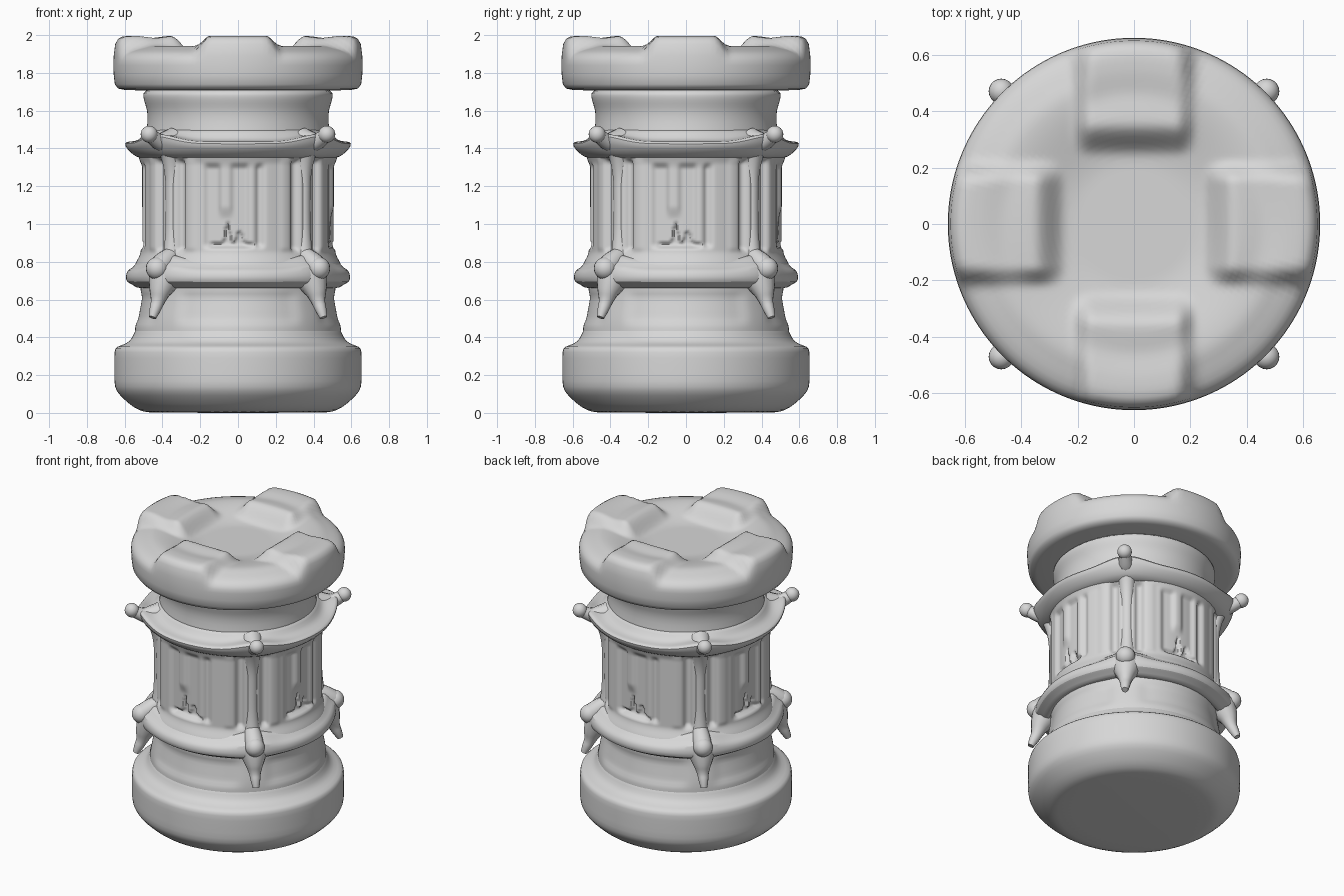
import bpy, bmesh
from math import sin, cos, pi, radians

if "Cube" in bpy.data.objects:
    bpy.data.objects.remove(bpy.data.objects["Cube"], do_unlink=True)

stone = bpy.data.materials.new("grey_stone")
stone.use_nodes = True
GREY = (0.68, 0.68, 0.68, 1)
stone.diffuse_color = GREY
stone.node_tree.nodes["Principled BSDF"].inputs["Base Color"].default_value = GREY


def ramp(v, lo, hi):
    """Smooth step from 0 at lo to 1 at hi."""
    t = min(1, max(0, (v - lo) / (hi - lo)))
    return t * t * (3 - 2 * t)


def band(v, lo, hi, soft):
    return ramp(v, lo - soft, lo + soft) * (1 - ramp(v, hi - soft, hi + soft))


def side_angle(a):
    """Angle in degrees from the nearest of the four faces (-45..45)."""
    return ((a * 180 / pi + 45) % 90) - 45


def corner(a, power):
    """1 at the four diagonals, falling to 0 on the faces."""
    return abs(sin(2 * a)) ** power


def finish(ob, subdiv=0):
    ob.data.materials.clear()
    ob.data.materials.append(stone)
    bpy.ops.object.select_all(action="DESELECT")
    ob.select_set(True)
    bpy.context.view_layer.objects.active = ob
    bpy.ops.object.shade_smooth_by_angle(angle=radians(60))
    if subdiv:
        m = ob.modifiers.new("soften", "SUBSURF")
        m.levels = m.render_levels = subdiv


def lathe(name, profile, segs, shape=None, closed=False, subdiv=0):
    """Revolve a profile; shape(a, r, z) may return a changed (r, z)."""
    bm = bmesh.new()
    rows = []
    for r, z in profile:
        row = []
        for i in range(segs):
            a = 2 * pi * i / segs
            rr, zz = shape(a, r, z) if shape else (r, z)
            row.append(bm.verts.new((rr * cos(a), rr * sin(a), zz)))
        rows.append(row)
    pairs = list(zip(rows, rows[1:])) + ([(rows[-1], rows[0])] if closed else [])
    for low, high in pairs:
        for i in range(segs):
            j = (i + 1) % segs
            bm.faces.new((low[i], low[j], high[j], high[i]))
    if not closed:
        bm.faces.new(rows[0][::-1])
        bm.faces.new(rows[-1])
    bmesh.ops.recalc_face_normals(bm, faces=bm.faces)
    me = bpy.data.meshes.new(name)
    bm.to_mesh(me)
    bm.free()
    ob = bpy.data.objects.new(name, me)
    bpy.context.collection.objects.link(ob)
    finish(ob, subdiv)


def horn(name, path, angle):
    """Tapered tube in a radial plane; path holds (r, z, thickness)."""
    cu = bpy.data.curves.new(name, "CURVE")
    cu.dimensions = "3D"
    cu.bevel_depth = 1
    cu.bevel_resolution = 4
    cu.use_fill_caps = True
    sp = cu.splines.new("NURBS")
    sp.points.add(len(path) - 1)
    for p, (r, z, thick) in zip(sp.points, path):
        p.co = (r * cos(angle), r * sin(angle), z, 1)
        p.radius = thick
    sp.use_endpoint_u = True
    sp.order_u = 3
    sp.resolution_u = 6
    ob = bpy.data.objects.new(name, cu)
    bpy.context.collection.objects.link(ob)
    bpy.ops.object.select_all(action="DESELECT")
    ob.select_set(True)
    bpy.context.view_layer.objects.active = ob
    bpy.ops.object.convert(target="MESH")
    finish(bpy.context.object)


def knob(name, r, z, size, angle):
    bpy.ops.mesh.primitive_uv_sphere_add(
        segments=20, ring_count=12, radius=size,
        location=(r * cos(angle), r * sin(angle), z))
    bpy.context.object.name = name
    finish(bpy.context.object)


# Heavy rounded foot
lathe("base", [(0.47, 0), (0.5, 0.006), (0.55, 0.025), (0.6, 0.068), (0.648, 0.115),
               (0.657, 0.16), (0.655, 0.25), (0.657, 0.33), (0.645, 0.352), (0.59, 0.365),
               (0.56, 0.395), (0.545, 0.44), (0.525, 0.465), (0.4, 0.47)],
      64, subdiv=1)


# Lower drum with a shallow sunk panel on each face
def drum_shape(a, r, z):
    sunk = (1 - ramp(abs(side_angle(a)), 30, 40)) * band(z, 0.48, 0.63, 0.025)
    return r - 0.012 * sunk, z


lathe("lower_drum", [(0.545 - 0.03 * ramp(i, 0, 12), 0.43 + 0.02 * i) for i in range(13)],
      144, drum_shape)


# Shaft with grooved corners, shallow windows and a notched sill on each face
def shaft_shape(a, r, z):
    d = side_angle(a)
    e = abs(d)
    tall = band(z, 0.86, 1.34, 0.02)
    gap = band(e, 34, 39, 1.2)
    window = band(d, -20, 15, 2) * band(z, 0.88, 1.31, 0.02)
    ribs = band(d, -11, -4, 2) * ramp(z, 1.02, 1.1) + band(d, 6, 11, 1.5)
    notch_top = 0.9 + 0.11 * band(d, -8, -5, 1.5) + 0.06 * band(d, -1, 3, 1.5)
    notch = band(d, -17, 9, 1.5) * band(z, 0.875, notch_top, 0.008)
    lines = 0.006 * band(e, 26, 32, 2)
    return r + tall * (lines - 0.028 * gap) - 0.022 * window * (1 - 0.8 * ribs) - 0.02 * notch, z


def shaft_radius(z):
    return 0.515 + 0.035 * (1 - ramp(z, 0.76, 0.86)) + 0.02 * ramp(z, 1.31, 1.39)


lathe("shaft", [(shaft_radius(0.7 + i / 110), 0.7 + i / 110) for i in range(78)],
      288, shaft_shape)


# Lower ring, swelling towards the corners
def lower_ring_shape(a, r, z):
    w = corner(a, 10)
    return r + 0.02 * w, z + 0.03 * w * ramp(z, 0.7, 0.76)


lathe("lower_ring", [(0.48, 0.655), (0.54, 0.66), (0.565, 0.685), (0.59, 0.69), (0.597, 0.72),
                     (0.587, 0.758), (0.555, 0.768), (0.53, 0.81), (0.48, 0.82)],
      64, lower_ring_shape, closed=True, subdiv=1)


# Upper ring, drawn up and out into the corner arms
def upper_ring_shape(a, r, z):
    w = corner(a, 8) * ramp(r, 0.47, 0.58)
    return r + 0.025 * w, z + 0.045 * w * ramp(z, 1.37, 1.43)


lathe("upper_ring", [(0.47, 1.335), (0.525, 1.35), (0.555, 1.365), (0.592, 1.40), (0.603, 1.428),
                     (0.585, 1.437), (0.545, 1.437), (0.51, 1.455), (0.488, 1.50), (0.45, 1.51)],
      64, upper_ring_shape, closed=True, subdiv=1)

# Neck flaring under the crown
lathe("neck", [(0.49, 1.42), (0.49, 1.47), (0.478, 1.54), (0.48, 1.60), (0.494, 1.64),
               (0.502, 1.67), (0.502, 1.69), (0.49, 1.73)], 64, subdiv=1)


# Crown: round cap with a shallow dish and four soft blocks
def crown_shape(a, r, z):
    top = ramp(z, 1.84, 1.92)
    d = radians(side_angle(a))
    across, out = abs(r * sin(d)), r * cos(d)
    block = (1 - ramp(across, 0.15, 0.23)) * ramp(out, 0.24, 0.36)
    floor = z - 0.05 * (1 - ramp(r, 0.2, 0.5)) * top - 0.025 * ramp(r, 0.5, 0.62) * top
    raised = 1.995 - 0.012 * band(r, 0.42, 0.5, 0.06)
    goal = raised if r < 0.6 else z + 0.055
    return r, floor + (goal - floor) * block * top


crown = [(0.46, 1.705), (0.6, 1.71), (0.635, 1.717), (0.652, 1.74), (0.658, 1.79), (0.66, 1.84),
         (0.658, 1.875), (0.65, 1.905), (0.635, 1.925), (0.615, 1.936)]
crown += [(0.59 - 0.02 * i, 1.942) for i in range(29)]
lathe("crown", crown, 160, crown_shape)

# Corner ornaments: upper arms with knobs, lower knobs with hanging spikes
for k in range(4):
    ang = pi / 4 + k * pi / 2
    horn("upper_arm", [(0.49, 1.44, 0.07), (0.56, 1.43, 0.055), (0.61, 1.44, 0.04),
                       (0.665, 1.475, 0.036)], ang)
    knob("upper_knob", 0.665, 1.475, 0.045, ang)
    knob("lower_knob", 0.605, 0.765, 0.06, ang)
    horn("lower_root", [(0.5, 0.83, 0.05), (0.55, 0.8, 0.06), (0.60, 0.765, 0.058)], ang)
    horn("hanging_spike", [(0.545, 0.72, 0.095), (0.58, 0.66, 0.066), (0.60, 0.59, 0.036),
                           (0.625, 0.54, 0.03), (0.64, 0.505, 0.02)], ang)
    horn("pilaster", [(0.495, 0.78, 0.06), (0.488, 0.88, 0.042), (0.485, 1.1, 0.04),
                      (0.488, 1.3, 0.042), (0.51, 1.39, 0.06)], ang)
